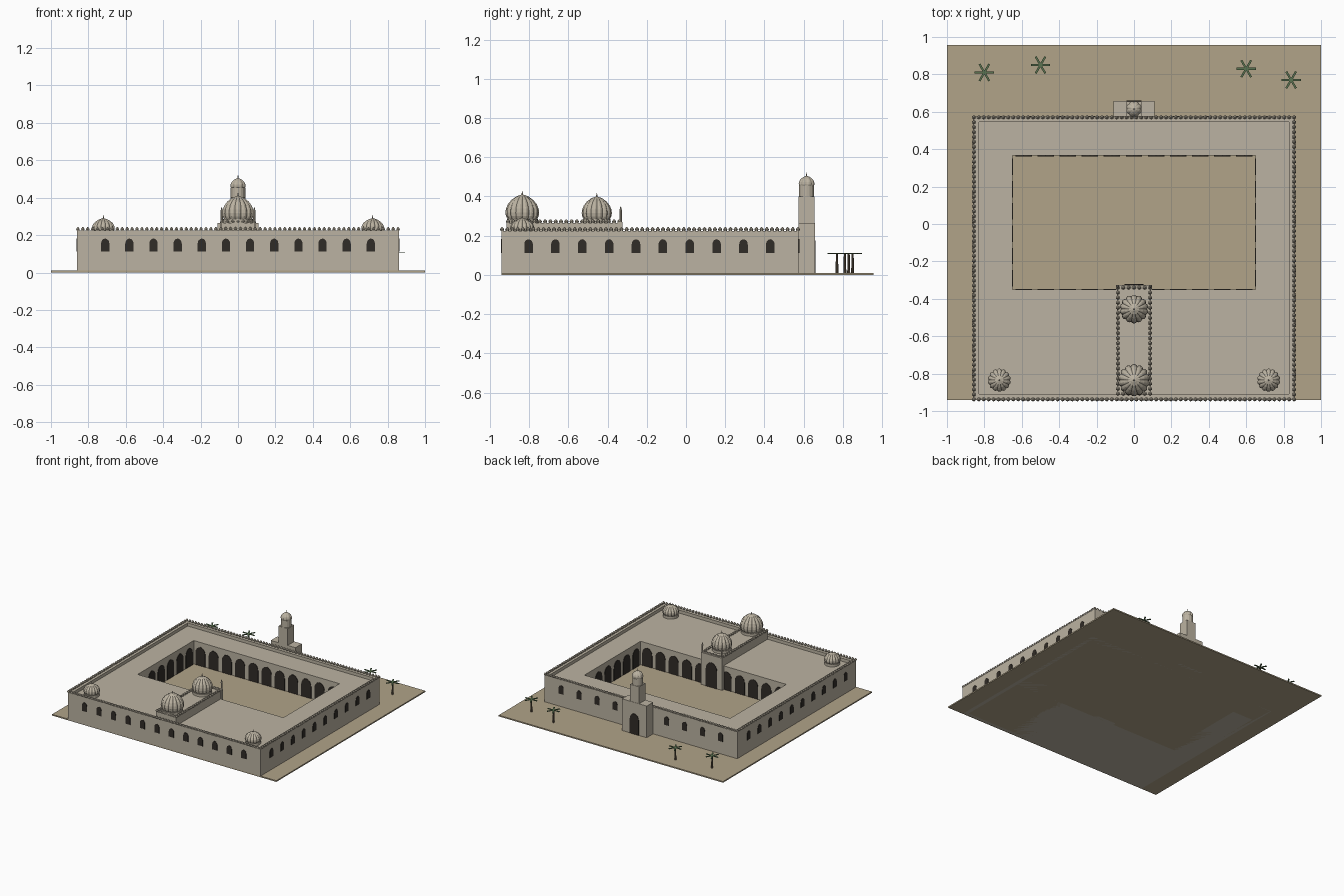
import bpy, bmesh
from math import sin, cos, pi, radians
from mathutils import Matrix, Vector

if "Cube" in bpy.data.objects:
    bpy.data.objects.remove(bpy.data.objects["Cube"])


def mat(name, rgb):
    m = bpy.data.materials.new(name)
    m.diffuse_color = (*rgb, 1)
    m.use_nodes = True
    m.node_tree.nodes["Principled BSDF"].inputs["Base Color"].default_value = m.diffuse_color
    return m


STONE = mat("stone", (0.50, 0.45, 0.36))
SAND = mat("sand", (0.44, 0.37, 0.25))
DARK = mat("dark_opening", (0.03, 0.025, 0.02))
TRUNK = mat("trunk", (0.12, 0.09, 0.06))
LEAF = mat("leaf", (0.10, 0.17, 0.08))


def finish(bm, name, material):
    bmesh.ops.recalc_face_normals(bm, faces=bm.faces)
    me = bpy.data.meshes.new(name)
    bm.to_mesh(me)
    bm.free()
    ob = bpy.data.objects.new(name, me)
    bpy.context.collection.objects.link(ob)
    me.materials.append(material)
    return ob


def add_box(bm, x0, x1, y0, y1, z0, z1):
    m = Matrix.Translation(((x0 + x1) / 2, (y0 + y1) / 2, (z0 + z1) / 2))
    bmesh.ops.create_cube(bm, size=1, matrix=m @ Matrix.Diagonal((x1 - x0, y1 - y0, z1 - z0, 1)))


def add_cone(bm, x, y, z0, z1, r0, r1, seg=8):
    bmesh.ops.create_cone(bm, cap_ends=True, segments=seg, radius1=r0, radius2=r1, depth=z1 - z0,
                          matrix=Matrix.Translation((x, y, (z0 + z1) / 2)))


def boxes(name, specs, material=STONE):
    bm = bmesh.new()
    for s in specs:
        add_box(bm, *s)
    return finish(bm, name, material)


def add_arch(bm, x, y, z, w, h, angle, depth=0.006):
    # pointed arch panel, outward direction is -y turned by angle
    a = w / 2
    rise = w * 0.62
    pts = [(-a, 0), (a, 0)]
    for i in range(5):
        t = i / 4
        pts.append((a * cos(t * pi / 2) ** 0.85 if i < 4 else 0, h - rise + rise * (0.75 * sin(t * pi / 2) + 0.25 * t)))
    pts += [(-px, pz) for px, pz in pts[-2:1:-1]]
    m = Matrix.Translation((x, y, z)) @ Matrix.Rotation(radians(angle), 4, 'Z')
    f = bm.faces.new([bm.verts.new(m @ Vector((px, depth / 2, pz))) for px, pz in pts])
    ext = bmesh.ops.extrude_face_region(bm, geom=[f])
    d = m.to_3x3() @ Vector((0, -depth, 0))
    bmesh.ops.translate(bm, vec=d, verts=[v for v in ext["geom"] if isinstance(v, bmesh.types.BMVert)])


def merlon_run(bm, p, q, z, step=0.0265):
    p, q = Vector(p), Vector(q)
    n = round((q - p).length / step)
    for i in range(n):
        c = p.lerp(q, i / n)
        add_cone(bm, c.x, c.y, z, z + 0.008, 0.008, 0.011, 6)
        add_cone(bm, c.x, c.y, z + 0.008, z + 0.018, 0.011, 0.003, 6)


def dome(name, x, y, z, r, h, ribs=14):
    # fluted bulb with finial
    bm = bmesh.new()
    prof = [(0.88, 0), (0.97, 0.12), (1, 0.26), (0.97, 0.42), (0.86, 0.6), (0.66, 0.77), (0.38, 0.91), (0.14, 0.98)]
    n = ribs * 4
    flute = (0.9, 0.975, 1, 0.975)
    rings = []
    for pr, pz in prof:
        rings.append([bm.verts.new((x + r * pr * flute[i % 4] * cos(2 * pi * i / n),
                                    y + r * pr * flute[i % 4] * sin(2 * pi * i / n), z + h * pz)) for i in range(n)])
    for a, b in zip(rings, rings[1:]):
        for i in range(n):
            bm.faces.new((a[i], a[(i + 1) % n], b[(i + 1) % n], b[i]))
    bm.faces.new(rings[0])
    top = bm.verts.new((x, y, z + h))
    for i in range(n):
        bm.faces.new((rings[-1][i], rings[-1][(i + 1) % n], top))
    add_cone(bm, x, y, z + h * 0.97, z + h + 0.018, r * 0.06, 0.001, 8)
    return finish(bm, name, STONE)


# ground and courtyard paving
boxes("ground", [(-1, 1, -0.94, 0.957, 0, 0.01)], SAND)
boxes("courtyard_floor", [(-0.65, 0.65, -0.35, 0.365, 0, 0.012)], SAND)

# outer walls with parapet
W, S, N, T, H = 0.86, -0.94, 0.575, 0.03, 0.225
boxes("outer_walls", [(-W, W, S, S + T, 0, H), (-W, W, N - T, N, 0, H),
                      (-W, -W + T, S + T, N - T, 0, H), (W - T, W, S + T, N - T, 0, H)])
# roofed halls around the courtyard
boxes("halls", [(-W + T, W - T, S + T, -0.35, 0, 0.2), (-W + T, W - T, 0.365, N - T, 0, 0.2),
                (-W + T, -0.65, -0.35, 0.365, 0, 0.2), (0.65, W - T, -0.35, 0.365, 0, 0.2)])
# raised nave with its courtyard facade
boxes("nave", [(-0.09, 0.09, -0.915, -0.33, 0, 0.265)])
boxes("nave_facade", [(-0.095, 0.095, -0.35, -0.325, 0, 0.27)])
bm = bmesh.new()
for s in (-1, 1):
    add_cone(bm, s * 0.087, -0.333, 0.27, 0.325, 0.006, 0.006)
    add_cone(bm, s * 0.087, -0.333, 0.325, 0.35, 0.008, 0.001)
finish(bm, "nave_finials", STONE)

# merlons on the parapets
bm = bmesh.new()
a, s, n = W - 0.004, S + 0.002, N - 0.004
for p, q in (((-a, s), (a, s)), ((a, s), (a, n)), ((a, n), (-a, n)), ((-a, n), (-a, s))):
    merlon_run(bm, (*p, 0), (*q, 0), H)
b, s, n = 0.086, -0.908, -0.34
for p, q in (((-b, s), (b, s)), ((b, s), (b, n)), ((b, n), (-b, n)), ((-b, n), (-b, s))):
    merlon_run(bm, (*p, 0), (*q, 0), 0.265)
finish(bm, "merlons", STONE)

# outer windows
bm = bmesh.new()
for i in range(12):
    add_arch(bm, -0.71 + i * 0.1291, S, 0.112, 0.044, 0.07, 0)
for i in range(10):
    y = -0.803 + i * 0.137
    add_arch(bm, W, y, 0.112, 0.044, 0.07, 90)
    add_arch(bm, -W, y, 0.112, 0.044, 0.07, -90)
for i in range(4):
    for s in (-1, 1):
        add_arch(bm, s * (0.23 + i * 0.16), N, 0.112, 0.044, 0.07, 180)
finish(bm, "windows", DARK)

# courtyard arcades
bm = bmesh.new()
for i in range(11):
    x = -0.59 + i * 0.118
    add_arch(bm, x, 0.365, 0.012, 0.088, 0.15, 0)
    if i != 5:
        add_arch(bm, x, -0.35, 0.012, 0.088, 0.15, 180)
for i in range(6):
    y = -0.29 + i * 0.119
    add_arch(bm, -0.65, y, 0.012, 0.088, 0.15, 90)
    add_arch(bm, 0.65, y, 0.012, 0.088, 0.15, -90)
add_arch(bm, 0, -0.325, 0.012, 0.1, 0.2, 180)
finish(bm, "arcade_openings", DARK)

# fluted domes on drums
for name, x, y, r, z, h in (("front_dome", 0, -0.835, 0.086, 0.285, 0.125), ("court_dome", 0, -0.455, 0.077, 0.285, 0.115),
                            ("left_corner_dome", -0.72, -0.835, 0.062, 0.22, 0.07),
                            ("right_corner_dome", 0.72, -0.835, 0.062, 0.22, 0.07)):
    bm = bmesh.new()
    add_cone(bm, x, y, 0.19, z, r * 0.92, r * 0.92, 24)
    finish(bm, name + "_drum", STONE)
    dome(name, x, y, z, r, h)

# gate block and minaret
boxes("gate_block", [(-0.11, 0.11, N, 0.657, 0, 0.265)])
boxes("minaret_shaft", [(-0.041, 0.041, 0.575, 0.655, 0.26, 0.4)])
bm = bmesh.new()
add_cone(bm, 0, 0.615, 0.4, 0.455, 0.039, 0.039, 16)
finish(bm, "minaret_drum", STONE)
dome("minaret_dome", 0, 0.615, 0.45, 0.042, 0.055, 8)
bm = bmesh.new()
add_arch(bm, 0, 0.657, 0.01, 0.08, 0.165, 180)
finish(bm, "gate_opening", DARK)

# palms
for k, (x, y) in enumerate(((-0.8, 0.81), (-0.5, 0.85), (0.6, 0.83), (0.84, 0.77))):
    bm = bmesh.new()
    add_cone(bm, x, y, 0.005, 0.108, 0.008, 0.005)
    finish(bm, f"palm_trunk_{k}", TRUNK)
    bm = bmesh.new()
    for i in range(3):
        m = Matrix.Translation((x, y, 0.109)) @ Matrix.Rotation(i * pi / 3, 4, 'Z')
        bmesh.ops.create_cube(bm, size=1, matrix=m @ Matrix.Diagonal((0.104, 0.011, 0.004, 1)))
    finish(bm, f"palm_leaves_{k}", LEAF)
